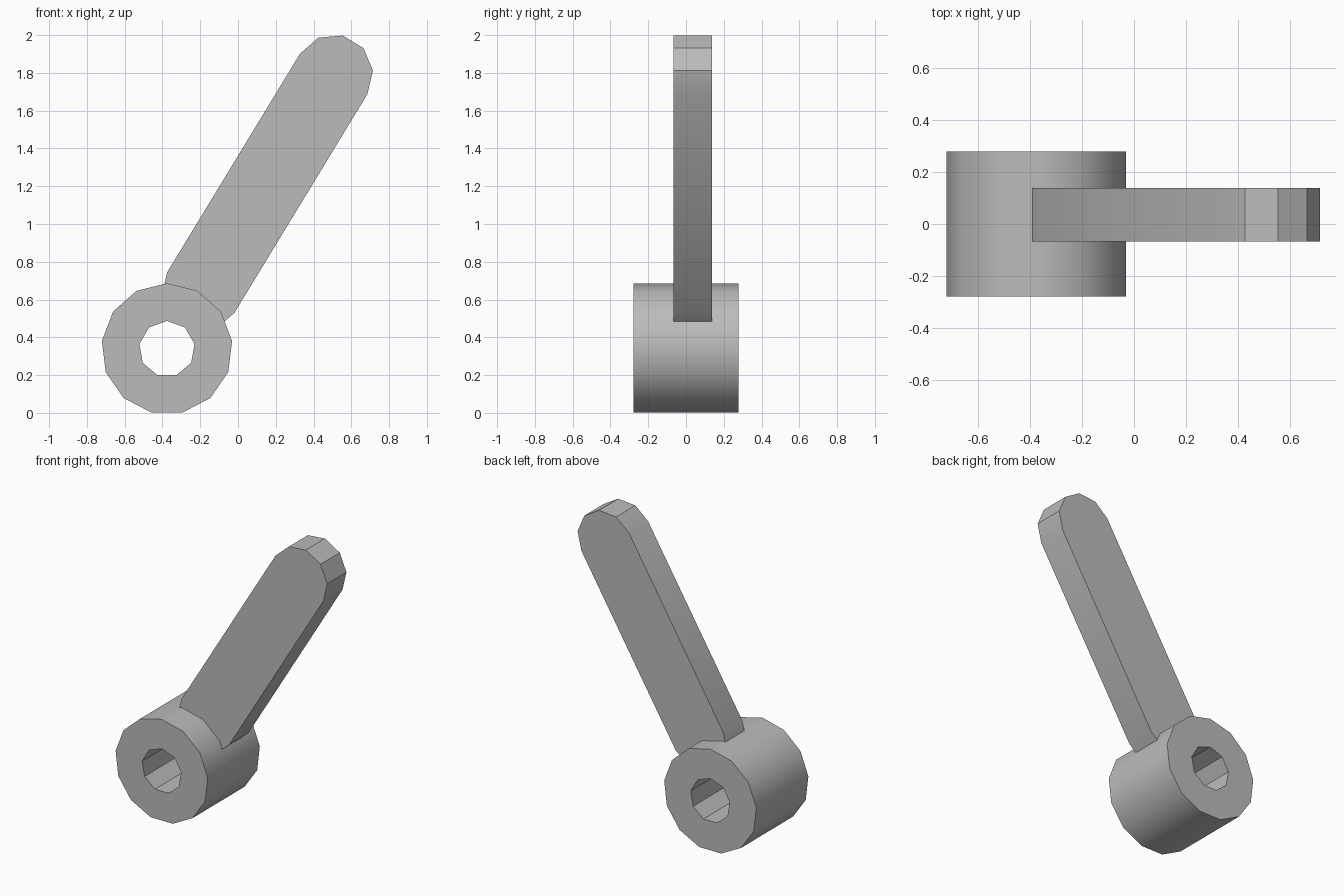
import bpy, bmesh
from math import cos, sin, radians, tau
from mathutils import Vector

cube = bpy.data.objects.get("Cube")
if cube:
    bpy.data.objects.remove(cube, do_unlink=True)

grey = bpy.data.materials.new("plain grey")
grey.use_nodes = True
grey.diffuse_color = (0.5, 0.5, 0.5, 1)
grey.node_tree.nodes["Principled BSDF"].inputs["Base Color"].default_value = grey.diffuse_color


def polygon(centre, radius, sides):
    """Regular polygon in the xz plane with a corner at the top."""
    return [(centre[0] + radius * sin(tau * i / sides),
             centre[1] + radius * cos(tau * i / sides)) for i in range(sides)]


def half_round(centre, radius, start, steps):
    """Faceted half circle, clockwise from the start angle."""
    angles = [radians(start - 180 * i / steps) for i in range(steps + 1)]
    return [(centre[0] + radius * cos(a), centre[1] + radius * sin(a)) for a in angles]


def prism(name, outlines, front, back):
    """Fill the outlines (later ones are holes) and extrude along y."""
    bm = bmesh.new()
    for outline in outlines:
        verts = [bm.verts.new((x, front, z)) for x, z in outline]
        for i, v in enumerate(verts):
            bm.edges.new((verts[i - 1], v))
    bmesh.ops.triangle_fill(bm, use_beauty=True, edges=bm.edges[:], normal=(0, -1, 0))
    cap = bmesh.ops.extrude_face_region(bm, geom=bm.faces[:], use_keep_orig=True)
    moved = [g for g in cap["geom"] if isinstance(g, bmesh.types.BMVert)]
    bmesh.ops.translate(bm, verts=moved, vec=Vector((0, back - front, 0)))
    bmesh.ops.recalc_face_normals(bm, faces=bm.faces[:])
    mesh = bpy.data.meshes.new(name)
    bm.to_mesh(mesh)
    bm.free()
    mesh.materials.append(grey)
    obj = bpy.data.objects.new(name, mesh)
    bpy.context.collection.objects.link(obj)
    bpy.ops.object.select_all(action="DESELECT")
    obj.select_set(True)
    bpy.context.view_layer.objects.active = obj
    bpy.ops.object.shade_smooth_by_angle(angle=radians(30))
    return obj


# Hub with a through bore
hub_centre = (-0.376, 0.339)
prism("hub", [polygon(hub_centre, 0.347, 13), polygon(hub_centre, 0.148, 9)], -0.278, 0.278)

# Slanted lever arm, rounded at both ends
tilt = 149
arm = half_round((0.507, 1.795), 0.208, tilt, 5) + half_round((-0.197, 0.637), 0.208, tilt - 180, 5)
prism("lever_arm", [arm], -0.067, 0.138)
